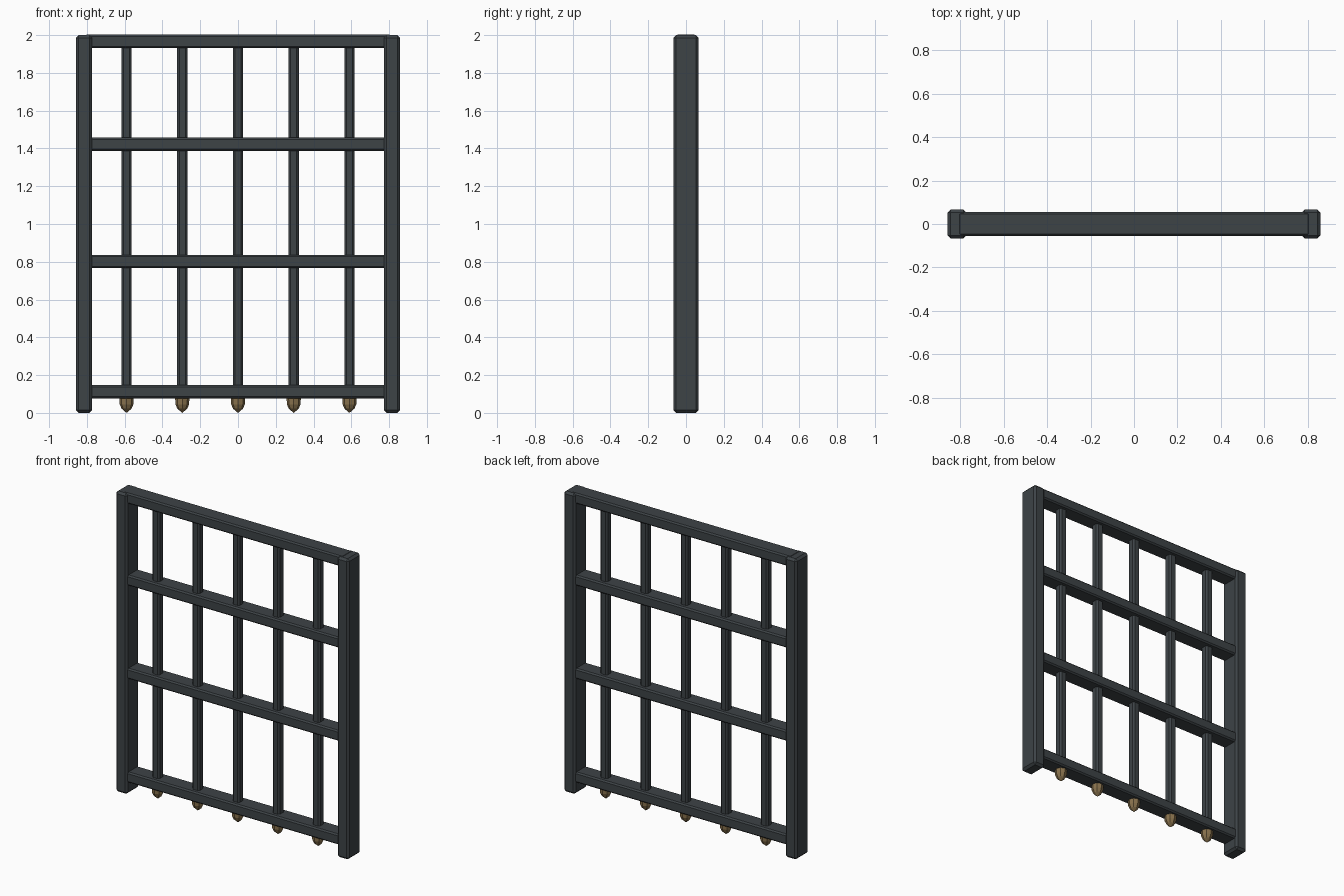
import bpy, bmesh

cube = bpy.data.objects.get("Cube")
if cube:
    bpy.data.objects.remove(cube)


def material(name, rgb, metallic=0.0):
    m = bpy.data.materials.new(name)
    m.use_nodes = True
    m.diffuse_color = (*rgb, 1)
    m.node_tree.nodes["Principled BSDF"].inputs["Base Color"].default_value = (*rgb, 1)
    return m


iron = material("dark iron", (0.047, 0.056, 0.062))
brass = material("aged brass", (0.25, 0.17, 0.075))


def add_object(name, bm, mat):
    mesh = bpy.data.meshes.new(name)
    bm.to_mesh(mesh)
    bm.free()
    mesh.materials.append(mat)
    obj = bpy.data.objects.new(name, mesh)
    bpy.context.collection.objects.link(obj)
    return obj


def beam(name, center, size, bevel):
    """Box with chamfered edges."""
    bm = bmesh.new()
    bmesh.ops.create_cube(bm, size=1)
    bmesh.ops.scale(bm, vec=size, verts=bm.verts)
    bmesh.ops.bevel(bm, geom=bm.edges[:], offset=bevel, segments=1, affect='EDGES')
    bmesh.ops.translate(bm, vec=center, verts=bm.verts)
    return add_object(name, bm, iron)


def spike(name, x):
    """Eight-sided downward spike, turned from a short profile."""
    bm = bmesh.new()
    profile = [(0, 0.085), (0.038, 0.085), (0.036, 0.045), (0.026, 0.022), (0, 0)]
    verts = [bm.verts.new((r, 0, z)) for r, z in profile]
    edges = [bm.edges.new(pair) for pair in zip(verts, verts[1:])]
    bmesh.ops.spin(bm, geom=verts + edges, axis=(0, 0, 1), cent=(0, 0, 0),
                   angle=6.283185, steps=8)
    bmesh.ops.remove_doubles(bm, verts=bm.verts, dist=0.0005)
    bmesh.ops.recalc_face_normals(bm, faces=bm.faces)
    bmesh.ops.translate(bm, vec=(x, 0, 0), verts=bm.verts)
    return add_object(name, bm, brass)


# Side posts
for side, sign in (("left", 1), ("right", -1)):
    beam(f"{side}_post", (sign * 0.815, 0, 1), (0.086, 0.134, 2), 0.014)

# Horizontal rails
for name, z in (("bottom", 0.112), ("lower", 0.802), ("upper", 1.422), ("top", 1.967)):
    beam(f"{name}_rail", (0, 0, z), (1.62, 0.11, 0.07), 0.009)

# Vertical bars with spiked feet
for i in range(5):
    x = (i - 2) * 0.295
    beam(f"bar_{i + 1}", (x, 0, 1.03), (0.054, 0.054, 1.88), 0.011)
    spike(f"spike_{i + 1}", x)
